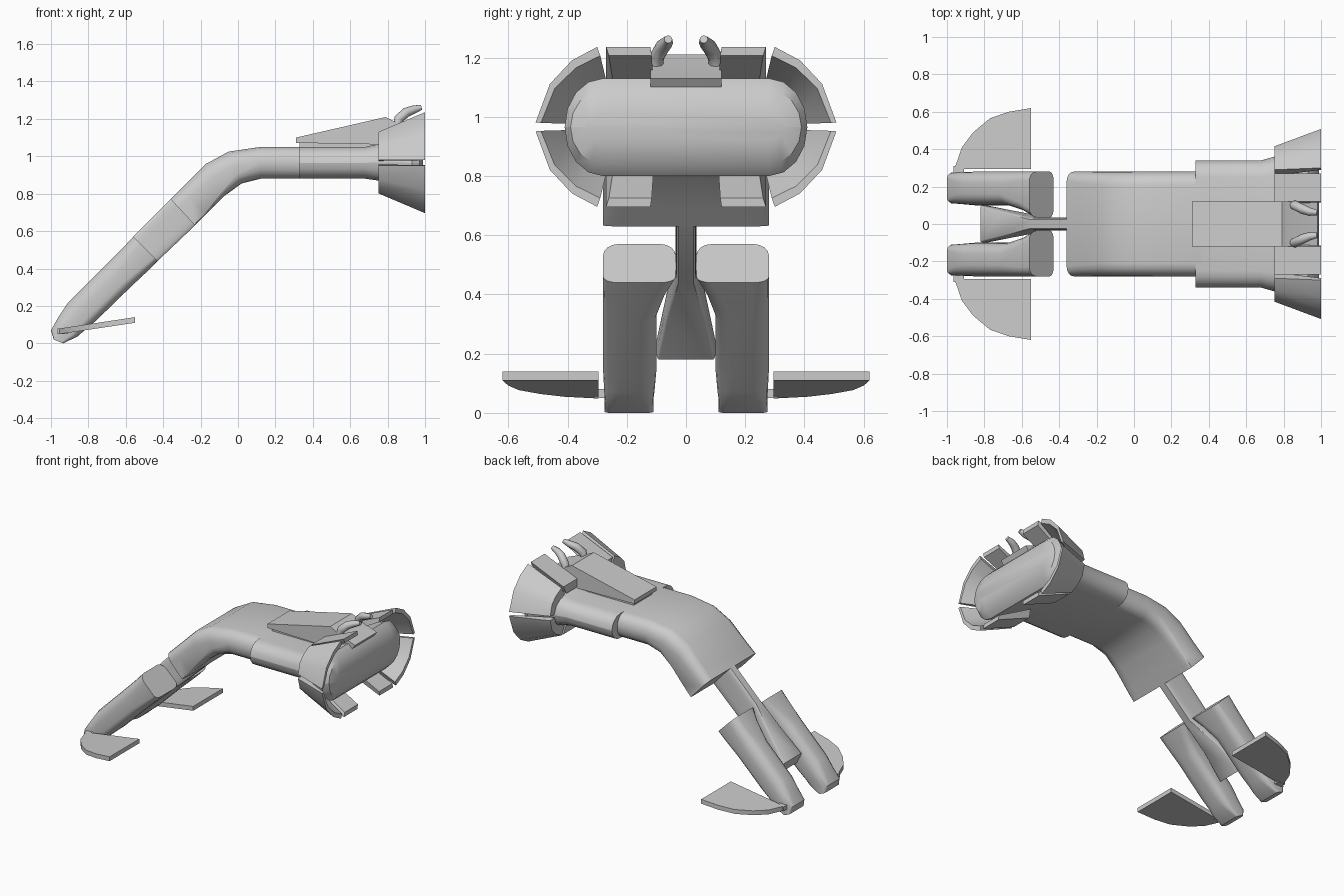
import bpy, bmesh, math
from mathutils import Vector

cube = bpy.data.objects.get("Cube")
if cube:
    bpy.data.objects.remove(cube, do_unlink=True)

grey = bpy.data.materials.new("plain_grey")
grey.use_nodes = True
COLOUR = (0.6, 0.6, 0.6, 1)
grey.diffuse_color = COLOUR
grey.node_tree.nodes["Principled BSDF"].inputs["Base Color"].default_value = COLOUR


def finish(name, bm, angle=35):
    bmesh.ops.recalc_face_normals(bm, faces=bm.faces)
    mesh = bpy.data.meshes.new(name)
    bm.to_mesh(mesh)
    bm.free()
    mesh.materials.append(grey)
    obj = bpy.data.objects.new(name, mesh)
    bpy.context.collection.objects.link(obj)
    bpy.ops.object.select_all(action='DESELECT')
    obj.select_set(True)
    bpy.context.view_layer.objects.active = obj
    bpy.ops.object.shade_smooth_by_angle(angle=math.radians(angle))
    return obj


def skin(name, rings, angle=35):
    """Join closed rings of equal length and cap both ends."""
    bm = bmesh.new()
    loops = [[bm.verts.new(p) for p in ring] for ring in rings]
    n = len(loops[0])
    for a, b in zip(loops, loops[1:]):
        for i in range(n):
            j = (i + 1) % n
            bm.faces.new((a[i], a[j], b[j], b[i]))
    bm.faces.new(loops[0])
    bm.faces.new(loops[-1])
    return finish(name, bm, angle)


def section(top, bottom, y0, y1, ry=0.05, round_top=0.6, round_low=0.6, steps=4):
    """Rounded cross-section between a top and a bottom point in the side plane."""
    top, bottom = Vector((top[0], 0, top[1])), Vector((bottom[0], 0, bottom[1]))
    mid, up = (top + bottom) / 2, (top - bottom) / 2
    ring = []
    for quarter in range(4):
        sy = 1 if quarter in (0, 3) else -1
        sz = 1 if quarter < 2 else -1
        r = round_top if sz > 0 else round_low
        for k in range(steps + 1):
            a = math.pi / 2 * (quarter + k / steps)
            y = (y1 - ry if sy > 0 else y0 + ry) + ry * math.cos(a)
            h = sz * (1 - r) + r * math.sin(a)
            ring.append(mid + up * h + Vector((0, y, 0)))
    return ring


def prism(name, outline, y0, y1):
    return skin(name, [[(x, y, z) for x, z in outline] for y in (y0, y1)])


def sym(top, bottom, w, *rest):
    return section(top, bottom, -w, w, *rest)


# Body: bent rear half, wider front half and flared nose
skin("rear_body", [
    sym((0.36, 1.05), (0.36, 0.88), 0.28, 0.07, 0.9, 0.9),
    sym((0.12, 1.05), (0.12, 0.88), 0.28, 0.07, 0.9, 0.9),
    sym((-0.05, 1.025), (0.02, 0.855), 0.28, 0.07, 0.9, 0.6),
    sym((-0.17, 0.96), (-0.07, 0.79), 0.28, 0.07, 0.8, 0.3),
    sym((-0.30, 0.83), (-0.17, 0.69), 0.28, 0.06, 0.7, 0.1),
    sym((-0.36, 0.77), (-0.23, 0.63), 0.28, 0.05, 0.6, 0.05)])
skin("front_body", [
    sym((0.33, 1.05), (0.33, 0.88), 0.34, 0.09, 1, 1),
    sym((0.68, 1.05), (0.68, 0.88), 0.34, 0.09, 1, 1),
    sym((0.75, 1.065), (0.75, 0.87), 0.36, 0.1, 1, 1),
    sym((0.93, 1.13), (0.93, 0.80), 0.41, 0.13, 1, 1),
    sym((0.97, 1.09), (0.97, 0.84), 0.39, 0.11, 1, 1),
    sym((0.99, 1.01), (0.99, 0.92), 0.34, 0.06, 1, 1)])

# Flared panels around the nose
MID_Z = 0.966


def panel(name, back, front, sy, sz):
    """Panel between a back and a front arc, thick at the back, thin in front."""
    def place(x, pts, shrink):
        return [(x, sy * (y - shrink * y * 1.6), MID_Z + sz * (z - shrink * z * 5)) for y, z in pts]
    rings = []
    for x, pts, thick in ((0.75, back, 0.07), (1.0, front, 0.022)):
        rings.append(place(x, pts, 0) + place(x, pts, thick)[::-1])
    skin(name, rings)


corner_back = [(0.29, 0.164), (0.35, 0.134), (0.395, 0.09), (0.415, 0.015)]
corner_front = [(0.30, 0.27), (0.385, 0.225), (0.46, 0.145), (0.508, 0.015)]
flat_back = [(0.12, 0.164), (0.27, 0.164)]
flat_front = [(0.12, 0.27), (0.27, 0.27)]
for side, sy in (("left", 1), ("right", -1)):
    for level, sz in (("upper", 1), ("lower", -1)):
        panel(f"{level}_corner_panel_{side}", corner_back, corner_front, sy, sz)
        panel(f"{level}_flat_panel_{side}", flat_back, flat_front, sy, sz)

# Wedge on the back, with its base
prism("wedge", [(0.31, 1.072), (0.31, 1.10), (0.79, 1.21), (0.85, 1.18),
                (0.98, 1.13), (0.93, 1.06)], -0.12, 0.12)
prism("wedge_base", [(0.33, 1.04), (0.33, 1.075), (0.8, 1.09), (0.8, 1.04)], -0.10, 0.10)

# Centre spar joining the body to the legs, and the web it spreads into
skin("centre_spar", [
    sym((-0.26, 0.85), (-0.13, 0.73), 0.035, 0.01),
    sym((-0.36, 0.77), (-0.23, 0.63), 0.035, 0.01),
    sym((-0.56, 0.57), (-0.43, 0.44), 0.035, 0.01),
    sym((-0.70, 0.40), (-0.62, 0.32), 0.07, 0.01),
    sym((-0.82, 0.26), (-0.78, 0.18), 0.10, 0.01)])

for side, s in (("left", 1), ("right", -1)):
    def part(top, bottom, a, b, *rest):
        return section(top, bottom, min(s * a, s * b), max(s * a, s * b), *rest)

    # Leg with rounded foot
    skin(f"leg_{side}", [
        part((-0.56, 0.57), (-0.43, 0.44), 0.035, 0.28, 0.05, 0.6, 0.3),
        part((-0.62, 0.505), (-0.49, 0.38), 0.07, 0.28, 0.05, 0.7, 0.4),
        part((-0.72, 0.405), (-0.57, 0.305), 0.10, 0.28, 0.06, 0.8, 0.5),
        part((-0.91, 0.215), (-0.76, 0.12), 0.10, 0.28, 0.06, 0.8, 0.5),
        part((-0.96, 0.14), (-0.82, 0.07), 0.105, 0.277, 0.05, 0.8, 0.5),
        part((-1.0, 0.07), (-0.86, 0.035), 0.11, 0.275, 0.03, 0.5, 0.5),
        part((-0.985, 0.02), (-0.935, 0.0), 0.11, 0.275, 0.02, 0.4, 0.4)])

    # Flat side fin, rising towards its straight edge
    outline = [(-0.96, 0.295), (-0.92, 0.41), (-0.86, 0.49), (-0.77, 0.565),
               (-0.67, 0.60), (-0.55, 0.62), (-0.55, 0.295)]
    skin(f"fin_{side}", [
        [(x, s * y, 0.11 + 0.15 * (x + 0.55) + lift) for x, y in outline]
        for lift in (0, 0.03)])
    prism(f"fin_pin_{side}", [(-0.965, 0.05), (-0.965, 0.08), (-0.91, 0.08), (-0.91, 0.05)],
          s * 0.26, s * 0.31)

    # Small curved horn
    path = [(0.85, 0.10, 1.16), (0.86, 0.10, 1.20), (0.90, 0.08, 1.235),
            (0.94, 0.065, 1.25), (0.98, 0.06, 1.262)]
    rings = []
    for i, p in enumerate(path):
        d = Vector(path[min(i + 1, 4)]) - Vector(path[max(i - 1, 0)])
        u = d.cross(Vector((0, 1, 0))).normalized()
        v = d.cross(u).normalized()
        r = (0.022, 0.026, 0.026, 0.022, 0.014)[i]
        ring = [Vector(p) + r * (u * math.cos(k * math.pi / 4) + v * math.sin(k * math.pi / 4))
                for k in range(8)]
        rings.append([(q.x, s * q.y, q.z) for q in ring])
    skin(f"horn_{side}", rings, 50)
